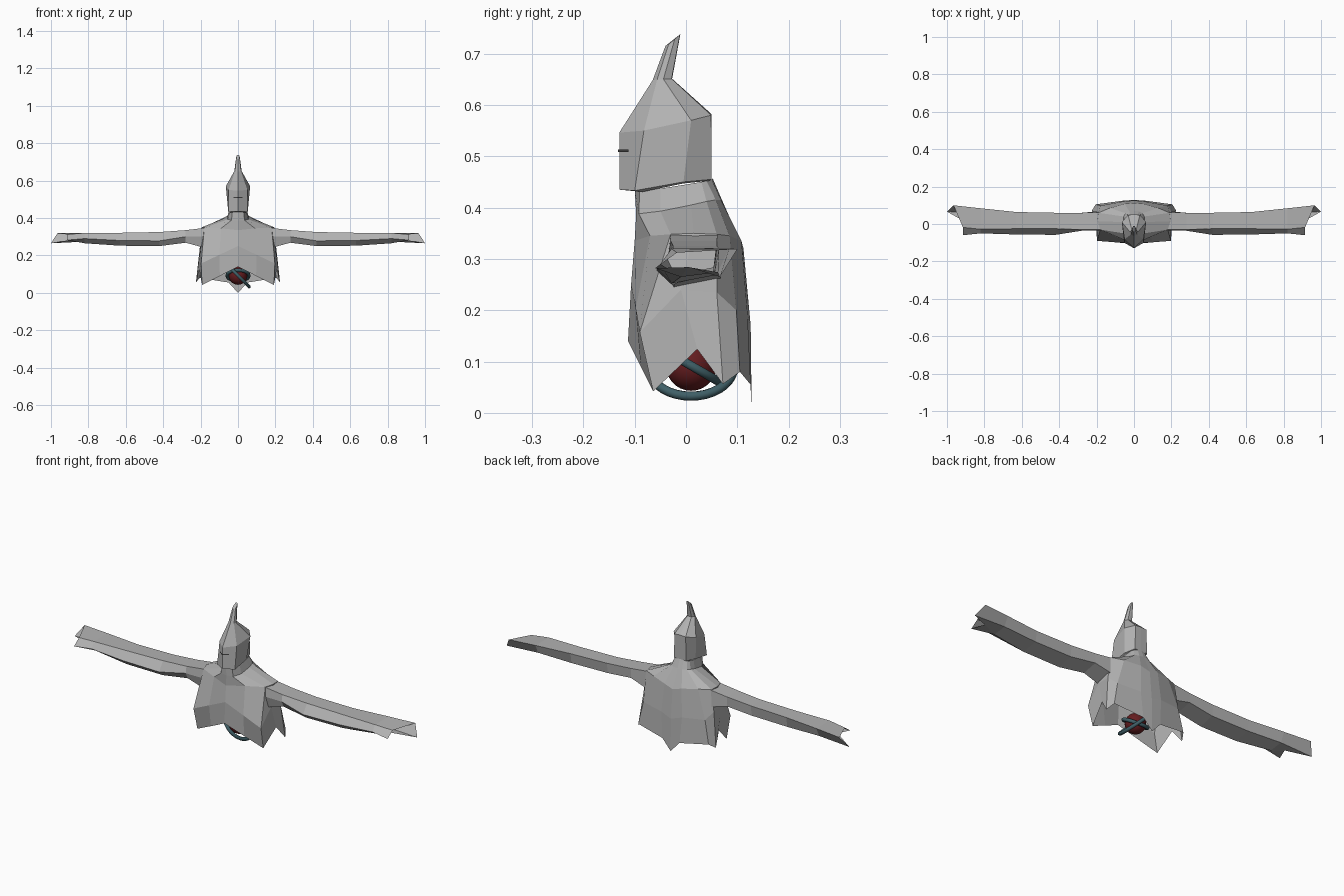
import bpy, bmesh, math


def material(name, rgb):
    m = bpy.data.materials.new(name)
    m.diffuse_color = (*rgb, 1)
    return m


CLOTH = material("pale grey cloth", (0.45, 0.45, 0.45))
RED = material("dark red", (0.13, 0.012, 0.014))
TEAL = material("dark teal", (0.05, 0.115, 0.135))
BLACK = material("near black", (0.06, 0.06, 0.06))


def loft(name, rings, mat, closed=False, cap=False):
    """Skin matching rings of points, then mirror the half across x = 0."""
    bm = bmesh.new()
    rows = [[bm.verts.new(p) for p in r] for r in rings]
    n = len(rows[0])
    for a, b in zip(rows, rows[1:]):
        for i in range(n if closed else n - 1):
            j = (i + 1) % n
            bm.faces.new((a[i], a[j], b[j], b[i]))
    if cap:
        bm.faces.new(rows[-1])
    bmesh.ops.recalc_face_normals(bm, faces=bm.faces[:])
    me = bpy.data.meshes.new(name)
    bm.to_mesh(me)
    bm.free()
    me.materials.append(mat)
    ob = bpy.data.objects.new(name, me)
    bpy.context.collection.objects.link(ob)
    mod = ob.modifiers.new("mirror", 'MIRROR')
    mod.merge_threshold = 0.0005
    return ob


# Robe body: half rings from front centre to back centre, neck down to hem
loft("robe_body", [
    [(0, -.10, .435), (.03, -.09, .435), (.044, -.05, .437), (.045, 0, .445),
     (.042, .03, .45), (.035, .04, .452), (.02, .05, .455), (0, .052, .457)],
    [(0, -.097, .388), (.035, -.092, .388), (.055, -.05, .393), (.058, .01, .405),
     (.055, .04, .412), (.045, .058, .415), (.025, .068, .415), (0, .07, .415)],
    [(0, -.10, .335), (.09, -.07, .345), (.18, -.03, .348), (.195, .015, .35),
     (.19, .06, .348), (.13, .085, .345), (.05, .108, .335), (0, .112, .32)],
    [(0, -.107, .25), (.1, -.098, .203), (.197, -.09, .157), (.2, -.01, .24),
     (.205, .06, .235), (.18, .098, .2), (.06, .12, .19), (0, .126, .17)],
    [(0, -.113, .14), (.097, -.088, .09), (.192, -.064, .042), (.207, .022, .124),
     (.225, .072, .056), (.205, .105, .08), (.05, .126, .055), (0, .128, 0)],
], CLOTH)

# Pointed hood: half rings from the underside up to the bent tip
loft("hood", [
    [(0, -.10, .432), (.044, -.088, .43), (.045, -.005, .447), (.032, .044, .452), (0, .045, .452)],
    [(0, -.13, .435), (.052, -.10, .433), (.053, -.005, .45), (.036, .05, .455), (0, .05, .455)],
    [(0, -.13, .546), (.05, -.082, .55), (.065, .01, .57), (.032, .049, .58), (0, .05, .582)],
    [(0, -.065, .648), (.016, -.056, .65), (.02, -.044, .65), (.012, -.028, .651), (0, -.027, .651)],
    [(0, -.04, .715), (.009, -.034, .718), (.009, -.022, .728), (.005, -.012, .737), (0, -.011, .738)],
], CLOTH, cap=True)

# Mouth slit: thin plate bent over the front ridge
loft("mouth_slit", [[(0, -.132, z), (.025, -.1125, z)] for z in (.508, .513)], BLACK)


# Sleeves: five-sided (y, z) sections along x, open at the cuff
def section(x, *yz):
    return [(x, y, z) for y, z in yz]


loft("sleeves", [
    section(.17, (-.03, .348), (.062, .348), (.07, .255), (-.025, .238), (-.035, .30)),
    section(.28, (-.03, .335), (.06, .335), (.06, .285), (-.02, .268), (-.036, .30)),
    section(.42, (-.025, .325), (.06, .325), (.052, .27), (-.028, .25), (-.058, .278)),
    section(.63, (-.025, .321), (.064, .321), (.055, .268), (-.028, .252), (-.056, .28)),
    section(.82, (-.028, .32), (.084, .321), (.062, .274), (-.01, .265), (-.05, .29)),
    [(.915, -.018, .312), (.965, .1, .319), (1.0, .066, .265), (.89, .005, .284), (.915, -.06, .282)],
], CLOTH, closed=True)

# Glowing core inside the robe
CORE = (0, .01, .092)
bpy.ops.mesh.primitive_uv_sphere_add(segments=24, ring_count=14, radius=.049, location=CORE)
core = bpy.context.object
core.name = "core_ball"
core.data.materials.append(RED)
bpy.ops.object.shade_smooth()


# Two tilted rings around the core
def core_ring(name, radius, rotation):
    bpy.ops.mesh.primitive_torus_add(major_radius=radius, minor_radius=.009, major_segments=36,
                                     minor_segments=10, location=CORE, rotation=rotation)
    ring = bpy.context.object
    ring.name = name
    ring.data.materials.append(TEAL)
    bpy.ops.object.shade_smooth()


core_ring("outer_ring", .084, (0, math.radians(45), 0))
core_ring("inner_ring", .058, (math.radians(-30), 0, 0))
